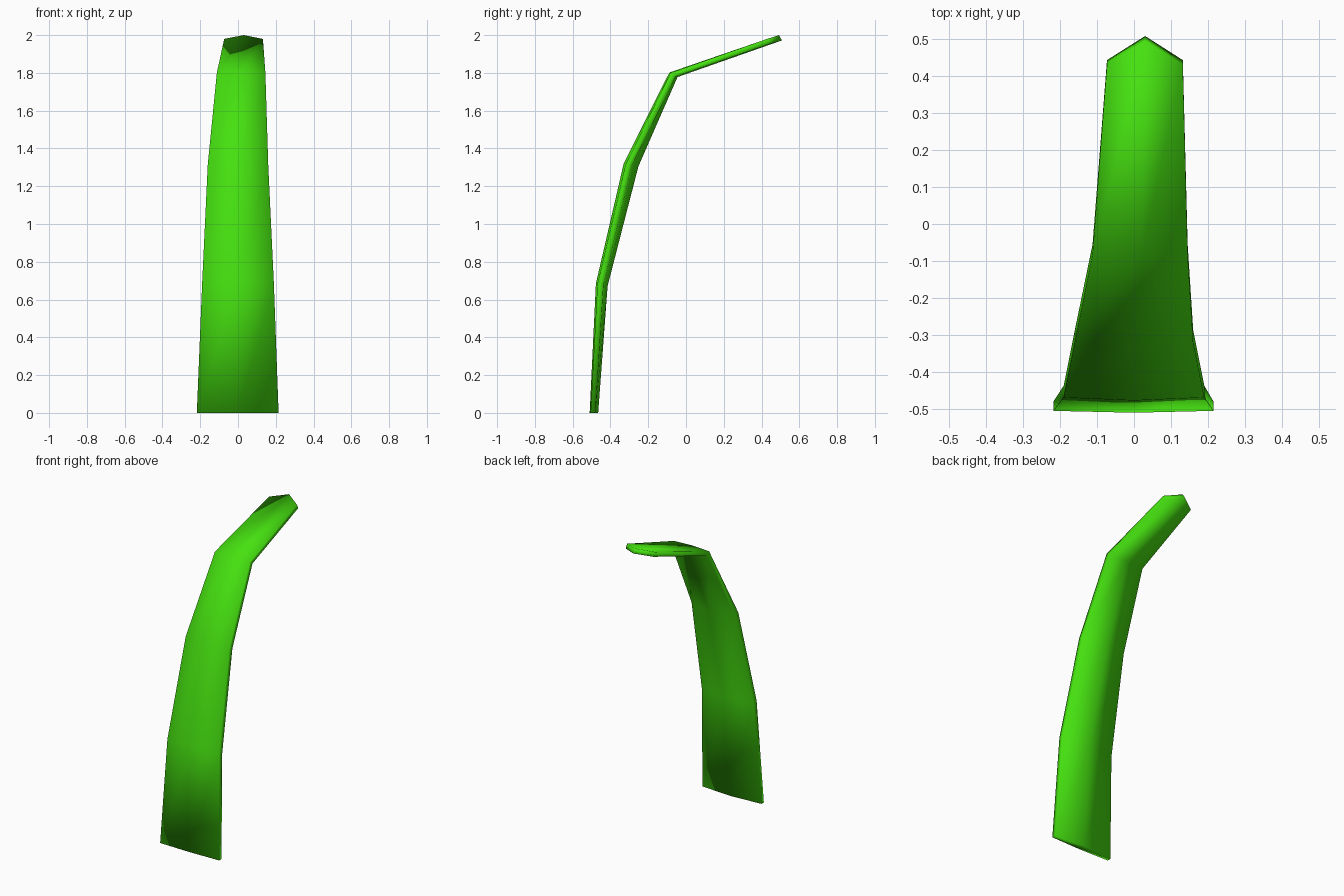
import bpy, bmesh

if "Cube" in bpy.data.objects:
    bpy.data.objects.remove(bpy.data.objects["Cube"])

# Rows up the blade: left x, middle x, right x, then (y, z) of
# front edge, front middle, back edge, back middle
rows = [
    (-.218, 0, .215, (-.505, 0), (-.51, 0), (-.48, 0), (-.465, 0)),
    (-.19, 0, .19, (-.469, .682), (-.477, .685), (-.437, .677), (-.415, .672)),
    (-.16, 0, .16, (-.32, 1.315), (-.33, 1.32), (-.287, 1.31), (-.252, 1.305)),
    (-.112, .02, .145, (-.082, 1.80), (-.088, 1.802), (-.055, 1.78), (-.045, 1.778)),
    (-.073, .03, .132, (.43, 1.98), (.492, 2.0), (.443, 1.953), (.508, 1.972)),
]

bm = bmesh.new()
rings = []
for left, mid, right, fe, fm, be, bk in rows:
    ring = [(left, *fe), (mid, *fm), (right, *fe),
            (right, *be), (mid, *bk), (left, *be)]
    rings.append([bm.verts.new(p) for p in ring])

# Skin between neighbouring rings
for a, b in zip(rings, rings[1:]):
    for i in range(6):
        j = (i + 1) % 6
        bm.faces.new((a[i], a[j], b[j], b[i]))

# Base and tip caps, two quads each
for r in (rings[0], rings[-1]):
    bm.faces.new((r[0], r[1], r[4], r[5]))
    bm.faces.new((r[1], r[2], r[3], r[4]))

bmesh.ops.recalc_face_normals(bm, faces=bm.faces)
for f in bm.faces:
    f.smooth = True

mesh = bpy.data.meshes.new("grass_blade")
bm.to_mesh(mesh)
bm.free()
blade = bpy.data.objects.new("grass_blade", mesh)
bpy.context.collection.objects.link(blade)

# Bright leaf green
green = bpy.data.materials.new("leaf_green")
green.diffuse_color = (.06, .75, .005, 1)
green.use_nodes = True
green.node_tree.nodes["Principled BSDF"].inputs["Base Color"].default_value = green.diffuse_color
mesh.materials.append(green)
